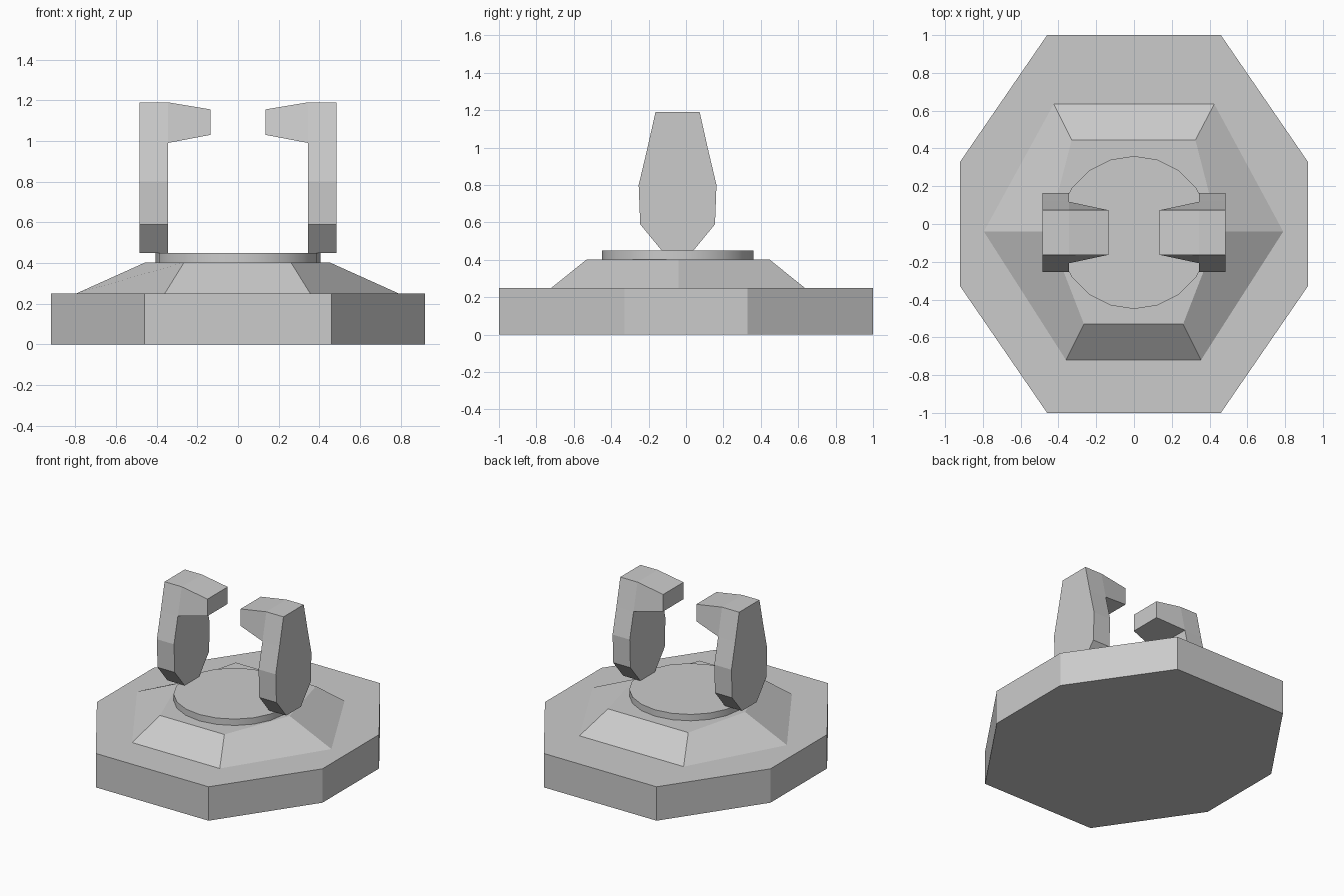
import bpy, bmesh, math
from mathutils import Vector

cube = bpy.data.objects.get("Cube")
if cube:
    bpy.data.objects.remove(cube, do_unlink=True)

grey = bpy.data.materials.new("plain grey")
grey.use_nodes = True
colour = (0.6, 0.6, 0.6, 1)
grey.diffuse_color = colour
grey.node_tree.nodes["Principled BSDF"].inputs["Base Color"].default_value = colour

MID_Y = -0.045


def make_object(name, bm):
    bmesh.ops.recalc_face_normals(bm, faces=bm.faces)
    mesh = bpy.data.meshes.new(name)
    bm.to_mesh(mesh)
    bm.free()
    mesh.materials.append(grey)
    obj = bpy.data.objects.new(name, mesh)
    bpy.context.collection.objects.link(obj)
    return obj


def loft(bm, lower, upper):
    """Closed solid between two matching outlines."""
    a = [bm.verts.new(p) for p in lower]
    b = [bm.verts.new(p) for p in upper]
    n = len(a)
    bm.faces.new(a[::-1])
    bm.faces.new(b)
    sides = []
    for i in range(n):
        j = (i + 1) % n
        sides.append(bm.faces.new((a[i], a[j], b[j], b[i])))
    return sides


def at_height(points, z):
    return [Vector((x, y, z)) for x, y in points]


# Eight-sided floor slab
slab = [(0.46, -1), (0.92, -0.33), (0.92, 0.33), (0.46, 1),
        (-0.46, 1), (-0.92, 0.33), (-0.92, -0.33), (-0.46, -1)]
bm = bmesh.new()
loft(bm, at_height(slab, 0), at_height(slab, 0.25))
make_object("base_slab", bm)

# Six-sided sloping plinth
foot = [(0.355, -0.72), (0.79, -0.04), (0.425, 0.635),
        (-0.425, 0.635), (-0.795, -0.04), (-0.36, -0.72)]
crown = [(0.26, -0.53), (0.45, -0.04), (0.325, 0.445),
         (-0.33, 0.445), (-0.455, -0.04), (-0.265, -0.53)]
bm = bmesh.new()
loft(bm, at_height(foot, 0.25), at_height(crown, 0.403))
make_object("plinth", bm)

# Round platform
bm = bmesh.new()
bmesh.ops.create_cone(bm, cap_ends=True, segments=20,
                      radius1=0.405, radius2=0.405, depth=0.05)
bmesh.ops.translate(bm, verts=bm.verts, vec=(0, MID_Y, 0.425))
platform = make_object("round_platform", bm)
for face in platform.data.polygons:
    face.use_smooth = abs(face.normal.z) < 0.5
bpy.context.view_layer.objects.active = platform
platform.select_set(True)
bpy.ops.object.shade_smooth_by_angle(angle=math.radians(30))
platform.select_set(False)

# Upright claws: a flat plate with a tapered tooth near the top
INNER, OUTER, TIP = 0.345, 0.485, 0.135
half_profile = [(0.085, 0.45), (0.2, 0.59), (0.208, 0.8), (0.163, 0.99), (0.118, 1.19)]


def claw(name, side):
    outline = [(MID_Y + w, z) for w, z in half_profile]
    outline += [(MID_Y - w, z) for w, z in reversed(half_profile)]
    bm = bmesh.new()
    inner = [bm.verts.new((side * INNER, y, z)) for y, z in outline]
    outer = [bm.verts.new((side * OUTER, y, z)) for y, z in outline]
    n = len(outline)
    bm.faces.new(outer)
    for i in range(n):
        j = (i + 1) % n
        bm.faces.new((inner[i], inner[j], outer[j], outer[i]))
    # Lower inner wall, leaving the tooth root open
    bm.faces.new(inner[:4] + inner[6:])
    root = inner[3:7]
    tip = [bm.verts.new((side * TIP, MID_Y + w, z)) for w, z in
           ((0.118, 1.03), (0.118, 1.155), (-0.118, 1.155), (-0.118, 1.03))]
    bm.faces.new(tip)
    for i in range(4):
        j = (i + 1) % 4
        bm.faces.new((root[i], root[j], tip[j], tip[i]))
    return make_object(name, bm)


claw("left_claw", 1)
claw("right_claw", -1)
